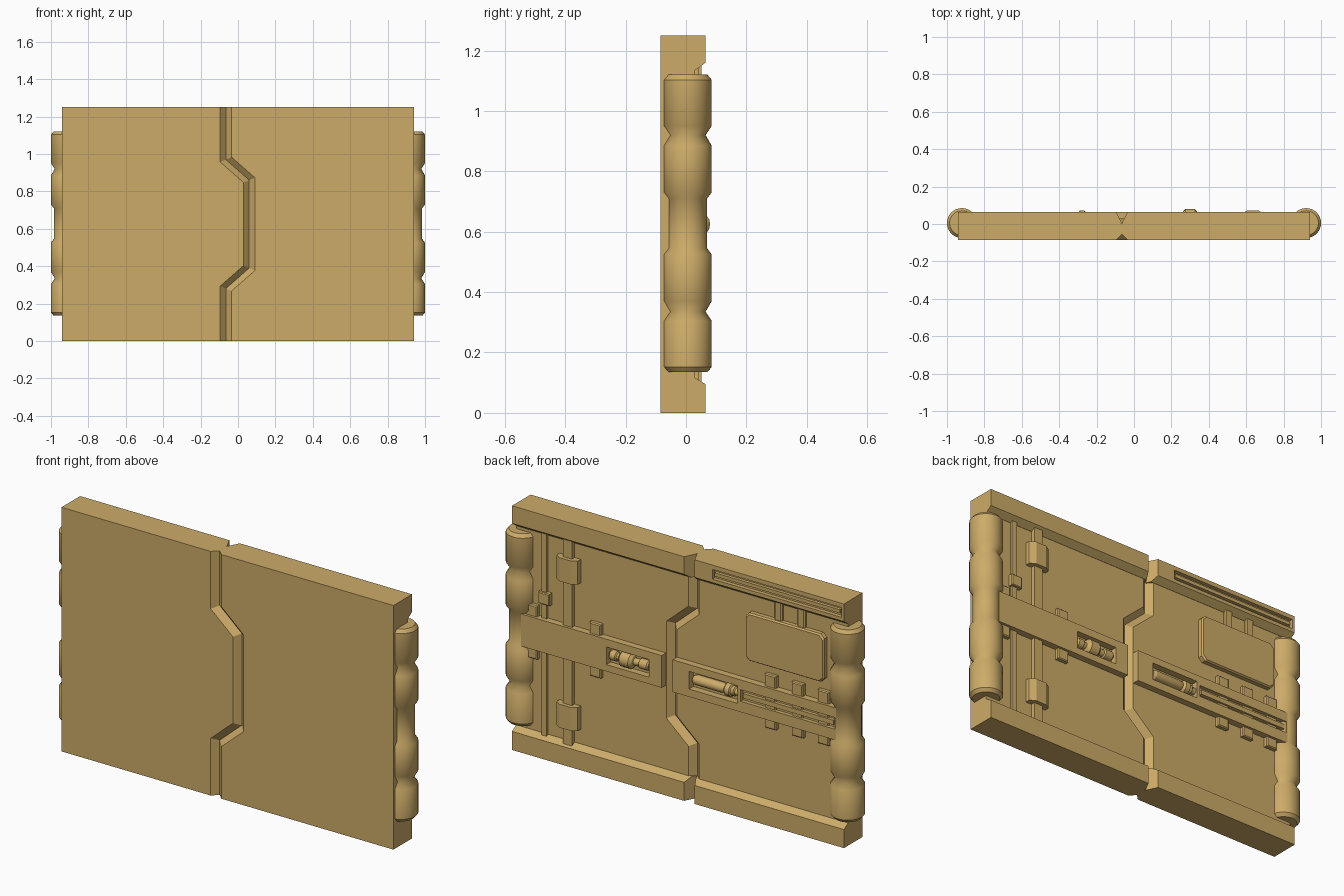
import bpy, bmesh, math
from mathutils import Matrix

if "Cube" in bpy.data.objects:
    bpy.data.objects.remove(bpy.data.objects["Cube"])

MID = 0.625          # height of the horizontal centre line
BACK, REC, FRONT = 0.065, 0.03, -0.085

# Tan metal used on every part
tan = bpy.data.materials.new("tan_metal")
tan.diffuse_color = (0.61, 0.41, 0.14, 1)
tan.use_nodes = True
tan.node_tree.nodes["Principled BSDF"].inputs["Base Color"].default_value = tan.diffuse_color


def add(name, bm):
    bmesh.ops.recalc_face_normals(bm, faces=bm.faces)
    me = bpy.data.meshes.new(name)
    bm.to_mesh(me)
    bm.free()
    me.materials.append(tan)
    ob = bpy.data.objects.new(name, me)
    bpy.context.collection.objects.link(ob)
    return ob


def loft(name, loops):
    """Closed solid through a list of equal-length point loops."""
    bm = bmesh.new()
    rings = [[bm.verts.new(p) for p in lp] for lp in loops]
    n = len(rings[0])
    for a, b in zip(rings, rings[1:]):
        for i in range(n):
            j = (i + 1) % n
            bm.faces.new((a[i], a[j], b[j], b[i]))
    bm.faces.new(rings[0])
    bm.faces.new(rings[-1])
    return add(name, bm)


def block(name, x0, x1, z0, z1, y1, y0=0.02, c=0.0):
    """Box on the back face; c chamfers its outer edges."""
    def rect(y, i):
        return [(x0 + i, y, z0 + i), (x1 - i, y, z0 + i), (x1 - i, y, z1 - i), (x0 + i, y, z1 - i)]
    loops = [rect(y0, 0), rect(y1 - c, 0)]
    if c:
        loops.append(rect(y1, c))
    return loft(name, loops)


def cut(ob, *box):
    """Subtract a box (x0, x1, z0, z1, y1, y0) and bake the result."""
    cutter = block("cutter", *box)
    cutter.hide_render = True
    m = ob.modifiers.new("cut", 'BOOLEAN')
    m.object, m.operation, m.solver = cutter, 'DIFFERENCE', 'EXACT'
    dg = bpy.context.evaluated_depsgraph_get()
    me = bpy.data.meshes.new_from_object(ob.evaluated_get(dg))
    ob.modifiers.clear()
    ob.data = me
    bpy.data.objects.remove(cutter)


def lathe(name, profile, matrix, seg=32, angle=None):
    """Solid of revolution about z from (radius, height) pairs.
    Without an angle everything is smooth except the two end chamfers."""
    bm = bmesh.new()
    rings = [[bm.verts.new((r * math.cos(2 * math.pi * i / seg), r * math.sin(2 * math.pi * i / seg), z))
              for i in range(seg)] for r, z in profile]
    for a, b in zip(rings, rings[1:]):
        for i in range(seg):
            j = (i + 1) % seg
            bm.faces.new((a[i], a[j], b[j], b[i])).smooth = True
    bm.faces.new(rings[0])
    bm.faces.new(rings[-1])
    for ring in (rings[0], rings[1], rings[-2], rings[-1]):
        for i in range(seg):
            bm.edges.get((ring[i], ring[(i + 1) % seg])).smooth = False
    bm.transform(matrix)
    ob = add(name, bm)
    if angle:
        bpy.ops.object.select_all(action='DESELECT')
        bpy.context.view_layer.objects.active = ob
        ob.select_set(True)
        bpy.ops.object.shade_smooth_by_angle(angle=math.radians(angle))
    return ob


def seam(d):
    """Stepped split line between the doors, shifted by d in x with mitred corners."""
    k = 0.45 * d
    return [(-0.065 + d, 0), (-0.065 + d, 0.28 - k), (0.06 + d, 0.39 - k),
            (0.06 + d, 0.86 + k), (-0.065 + d, 0.97 + k), (-0.065 + d, 1.25)]


rails = {}
for s, side in ((-1, "left"), (1, "right")):
    edge = s * 0.94
    # Door slab with V-shaped bevels along the split
    layers = [(FRONT, 0.03), (-0.055, 0), (0.0, 0), (REC, 0.03)]
    loft(side + "_door", [[(x, y, z) for x, z in seam(s * o)] + [(edge, y, 1.25), (edge, y, 0)]
                          for y, o in layers])
    # Raised rails at bottom and top with a sloped inner edge
    for nm, zo, zi, zc in (("bottom", 0, 0.115, 0.095), ("top", 1.25, 1.135, 1.16)):
        loops = []
        for y, z in ((0.005, zi), (0.031, zi), (BACK, zc)):
            xs = -0.065 + s * 0.03 * (y - 0.005) / 0.06
            loops.append([(xs, y, zo), (edge, y, zo), (edge, y, z), (xs, y, z)])
        rails[side, nm] = loft(f"{side}_{nm}_rail", loops)
    # Hinge cylinder with notches and a narrower waist
    half = [(0.066, 0.135), (0.08, 0.152), (0.08, 0.305), (0.06, 0.335), (0.08, 0.37),
            (0.08, 0.525), (0.065, 0.545)]
    prof = half + [(r, 1.255 - z) for r, z in reversed(half)]
    lathe(side + "_hinge_cylinder", prof, Matrix.Translation((s * 0.92, 0.005, 0)))

# Right door: vertical bars with clamps
block("thin_bar", 0.76, 0.79, 0.1, 1.15, 0.042)
block("wide_bar", 0.61, 0.66, 0.1, 1.15, 0.052)
block("thin_bar_clip", 0.737, 0.80, 0.785, 0.845, 0.055, c=0.004)
for i, z in enumerate((0.25, 1.0)):
    loft(f"bar_clamp_{i}", [[(x, y, z + h) for x, y in
         ((0.575, 0.02), (0.575, 0.055), (0.605, 0.072), (0.665, 0.072), (0.695, 0.055), (0.695, 0.02))]
         for h in (-0.06, 0.06)])

# Short straps passing behind the beams
for i, x in enumerate((0.84, 0.48, -0.512, -0.665, -0.812)):
    block(f"strap_{i}", x - 0.032, x + 0.032, 0.49, 0.765, 0.052, c=0.005)

# Horizontal lock beams with windows
right_beam = block("right_beam", 0.092, 0.89, 0.545, 0.71, BACK)
cut(right_beam, 0.165, 0.405, 0.58, 0.67, 0.1, 0.028)
left_beam = block("left_beam", -0.895, 0.03, 0.54, 0.705, BACK)
cut(left_beam, -0.336, -0.063, 0.58, 0.67, 0.1, 0.028)
cut(left_beam, -0.89, -0.355, 0.595, 0.655, 0.1, 0.045)
block("left_beam_rib", -0.88, -0.365, 0.613, 0.637, 0.062)

# Lock bolts inside the windows, lying along x
along_x = Matrix.Translation((0, 0.04, MID)) @ Matrix.Rotation(math.pi / 2, 4, 'Y')
lathe("right_bolt", [(0.018, 0.175), (0.025, 0.182), (0.025, 0.225), (0.018, 0.23), (0.018, 0.26),
                     (0.028, 0.263), (0.04, 0.275), (0.04, 0.325), (0.028, 0.337), (0.018, 0.34),
                     (0.018, 0.355), (0.025, 0.36), (0.025, 0.39), (0.018, 0.397)], along_x, 16, 25)
lathe("left_bolt", [(0.018, -0.336), (0.018, -0.315), (0.024, -0.31), (0.024, -0.295), (0.032, -0.29),
                    (0.032, -0.265), (0.021, -0.255), (0.025, -0.235), (0.025, -0.09), (0.018, -0.075)],
      along_x, 16, 25)

# Left door: equipment box with two pipes up to the rail
cx0, cx1, cz0, cz1, k = -0.82, -0.375, 0.81, 1.055, 0.02


def box_loop(y, i):
    a, b, c, d = cx0 + i, cx1 - i, cz0 + i, cz1 - i
    return [(x, y, z) for x, z in ((a + k, c), (b - k, c), (b, c + k), (b, d - k),
                                   (b - k, d), (a + k, d), (a, d - k), (a, c + k))]


loft("equipment_box", [box_loop(0.02, 0), box_loop(0.052, 0), box_loop(0.06, 0.006)])
for i, x in enumerate((-0.552, -0.682)):
    block(f"box_pipe_{i}", x - 0.022, x + 0.022, 1.04, 1.15, 0.045, c=0.006)

# Slot with a rib in the left top rail
cut(rails["left", "top"], -0.925, -0.195, 1.178, 1.228, 0.1, 0.045)
block("top_rail_rib", -0.915, -0.205, 1.194, 1.212, 0.061)
